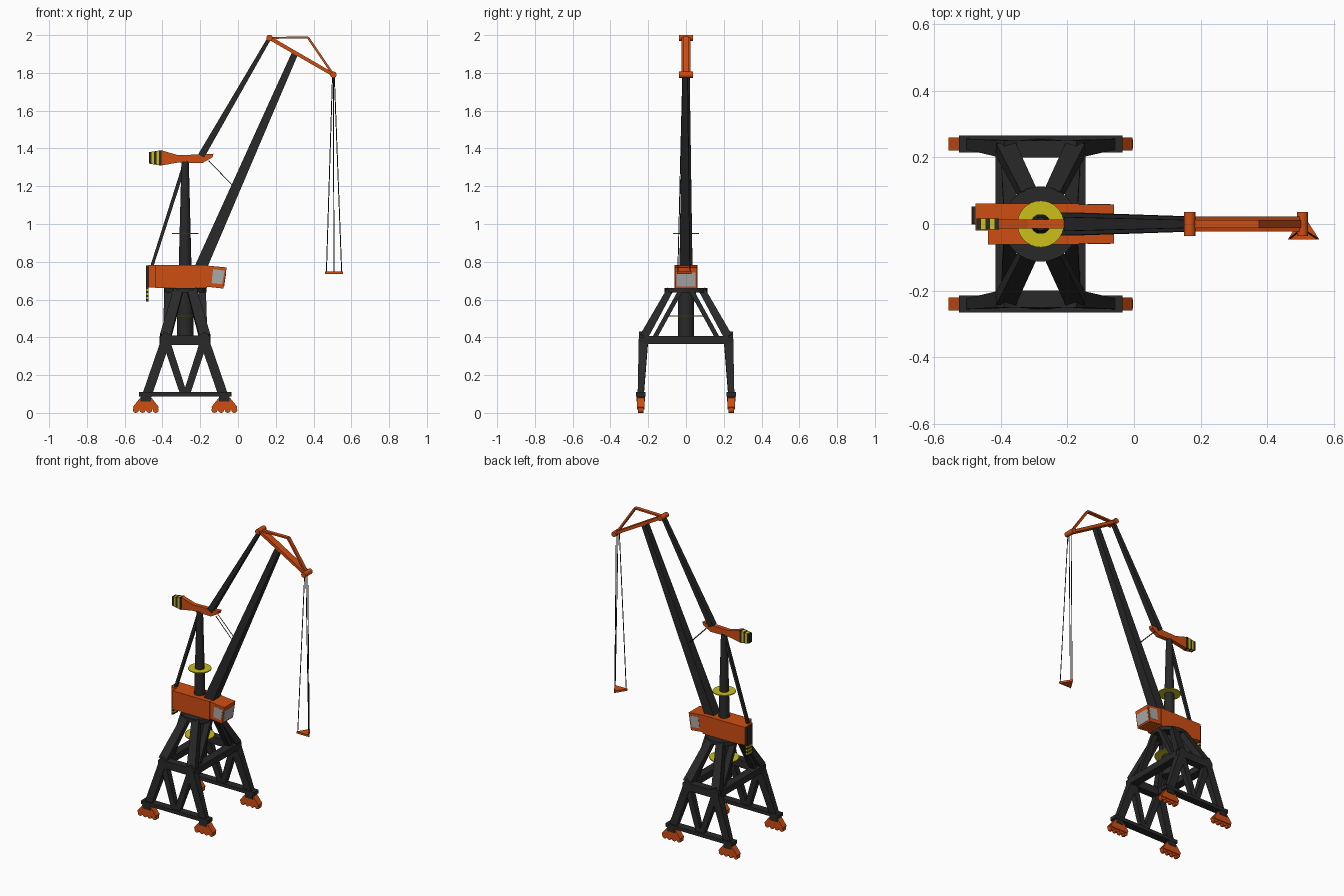
import bpy, bmesh, math
from mathutils import Vector as V

if "Cube" in bpy.data.objects:
    bpy.data.objects.remove(bpy.data.objects["Cube"])


def material(name, c):
    m = bpy.data.materials.new(name)
    m.diffuse_color = (*c, 1)
    m.use_nodes = True
    m.node_tree.nodes["Principled BSDF"].inputs["Base Color"].default_value = m.diffuse_color
    return m


DARK = material("dark_steel", (0.022, 0.022, 0.022))
ORANGE = material("orange_paint", (0.62, 0.075, 0.006))
YELLOW = material("yellow_paint", (0.6, 0.52, 0.01))
GLASS = material("window_grey", (0.4, 0.4, 0.4))
CX = -0.28  # slewing axis


def finish(bm, name, mat, smooth=False):
    bmesh.ops.recalc_face_normals(bm, faces=bm.faces)
    me = bpy.data.meshes.new(name)
    bm.to_mesh(me)
    bm.free()
    me.materials.append(mat)
    ob = bpy.data.objects.new(name, me)
    bpy.context.collection.objects.link(ob)
    if smooth:
        bpy.ops.object.select_all(action='DESELECT')
        ob.select_set(True)
        bpy.context.view_layer.objects.active = ob
        bpy.ops.object.shade_smooth_by_angle(angle=math.radians(35))
    return ob


def loft(name, a, b, mat, smooth=False):
    """Closed solid between two matching rings of points."""
    bm = bmesh.new()
    ra, rb = [bm.verts.new(p) for p in a], [bm.verts.new(p) for p in b]
    n = len(a)
    bm.faces.new(ra)
    bm.faces.new(rb)
    for i in range(n):
        j = (i + 1) % n
        bm.faces.new((ra[i], ra[j], rb[j], rb[i]))
    return finish(bm, name, mat, smooth)


def beam(name, p, q, s0, s1, mat=DARK, hint=(0, 1, 0)):
    """Tapered box from p to q; sizes are (along hint, across)."""
    p, q, h = V(p), V(q), V(hint)
    d = (q - p).normalized()
    u = (h - d * h.dot(d)).normalized()
    v = d.cross(u)
    ring = lambda c, s: [c + u * s[0] / 2 * i + v * s[1] / 2 * j
                         for i, j in ((-1, -1), (1, -1), (1, 1), (-1, 1))]
    return loft(name, ring(p, s0), ring(q, s1), mat)


def rod(name, p, q, r0, r1, mat=DARK, n=20):
    p, q = V(p), V(q)
    d = (q - p).normalized()
    u = d.orthogonal().normalized()
    v = d.cross(u)
    ring = lambda c, r: [c + r * (u * math.cos(t * math.tau / n) + v * math.sin(t * math.tau / n))
                         for t in range(n)]
    return loft(name, ring(p, r0), ring(q, r1), mat, n > 6)


def box(name, x0, x1, y0, y1, z0, z1, mat):
    a = [(x, y, z0) for x, y in ((x0, y0), (x1, y0), (x1, y1), (x0, y1))]
    return loft(name, a, [(x, y, z1) for x, y, _ in a], mat)


def plate(name, pts, y0, y1, mat):
    """Side profile (x, z) extruded along y."""
    return loft(name, [(x, y0, z) for x, z in pts], [(x, y1, z) for x, z in pts], mat)


def disc_ring(name, z, r_in, r_out, h, mat, n=32):
    bm = bmesh.new()
    prof = [(r_in, z - h), (r_out, z - h), (r_out, z + h), (r_in, z + h)]
    rows = [[bm.verts.new((CX + r * math.cos(i * math.tau / n), r * math.sin(i * math.tau / n), zz))
             for r, zz in prof] for i in range(n)]
    for i in range(n):
        a, b = rows[i], rows[(i + 1) % n]
        for k in range(4):
            m = (k + 1) % 4
            bm.faces.new((a[k], a[m], b[m], b[k]))
    return finish(bm, name, mat, True)


# Portal: both sides, then both ends of each side
for sy in (-1, 1):
    y = 0.24 * sy
    box("sill_beam", CX - 0.245, CX + 0.245, y - 0.025, y + 0.025, 0.087, 0.11, DARK)
    yu = 0.225 * sy
    plate("upper_side_beam", [(CX - .132, .36), (CX + .132, .36), (CX + .132, .40), (CX + .108, .43),
                              (CX + .07, .41), (CX - .07, .41), (CX - .108, .43), (CX - .132, .40)],
          yu - 0.025, yu + 0.025, DARK)
    for sx in (-1, 1):
        X = lambda d: CX + sx * d
        # bogie with four wheels
        bx = X(0.208)
        plate("bogie", [(bx - .062, .018), (bx + .062, .018), (bx + .068, .032), (bx + .03, .08),
                        (bx - .03, .08), (bx - .068, .032)], y - .02, y + .02, ORANGE)
        for k in range(4):
            wx = bx + (k - 1.5) * 0.035
            rod("wheel", (wx, y - .014, .016), (wx, y + .014, .016), .016, .016, ORANGE, 14)
        box("bogie_mount", bx - .028, bx + .028, y - .023, y + .023, .06, .10, DARK)
        # lower legs and braces
        beam("lower_leg", (X(.203), y, .09), (X(.10), yu, .39), (.032, .05), (.05, .05))
        beam("lower_brace", (X(.008), y, .10), (X(.10), yu, .38), (.03, .036), (.04, .04))
        # upper legs up to the slewing platform
        beam("upper_leg", (X(.105), yu, .40), (X(.035), .085 * sy, .65), (.058, .045), (.05, .035), hint=(1, 0, 0))
        beam("upper_brace", (X(.098), .165 * sy, .40), (X(.09), .03 * sy, .645), (.04, .024), (.04, .024), hint=(1, 0, 0))
for sx in (-1, 1):
    x = CX + sx * .108
    box("cross_beam", x - .027, x + .027, -.225, .225, .365, .408, DARK)

# Column, mast and service rings
rod("slewing_platform", (CX, 0, .637), (CX, 0, .66), .113, .113, n=32)
rod("lower_column", (CX, 0, .37), (CX, 0, .66), .044, .044)
rod("mast", (CX, 0, .66), (CX, 0, 1.33), .037, .02)
disc_ring("lower_ring", .512, .04, .09, .003, YELLOW)
disc_ring("upper_ring", .95, .026, .07, .003, YELLOW)

# Machinery house, rear section and hanging striped plate
box("machinery_house", -.438, -.165, -.062, .062, .66, .783, ORANGE)
box("house_rear", -.475, -.438, -.02, .062, .665, .783, ORANGE)
box("rear_plate", -.486, -.475, 0, .052, .59, .78, DARK)
for k in range(3):
    z = .602 + k * .022
    box("rear_plate_stripe", -.4875, -.474, -.001, .053, z, z + .011, YELLOW)

# Cab with side and front windows
plate("cab", [(-.165, .668), (-.077, .658), (-.06, .77), (-.165, .78)], -.058, .058, ORANGE)
for sy in (-1, 1):
    plate("side_window", [(-.14, .687), (-.084, .681), (-.071, .753), (-.132, .761)], .056 * sy, .0595 * sy, GLASS)
plate("front_window", [(-.078, .668), (-.0735, .668), (-.0620, .744), (-.066, .744)], -.05, .05, GLASS)

# Boom, tie bar and rear strut
beam("boom", (-.215, 0, .73), (.30, 0, 1.9), (.07, .065), (.036, .034))
beam("tie_bar", (-.195, 0, 1.36), (.167, 0, 1.985), (.042, .036), (.024, .02))
beam("rear_strut", (-.285, 0, 1.31), (-.458, 0, .77), (.018, .02), (.018, .016))

# Balance arm with striped counterweight
plate("balance_arm", [(-.405, 1.31), (-.32, 1.325), (-.19, 1.322), (-.135, 1.353), (-.13, 1.372),
                      (-.19, 1.368), (-.32, 1.365), (-.405, 1.39)], -.014, .014, ORANGE)
for k in range(5):
    xa, xb = -.472 + k * .0134, -.472 + (k + 1) * .0134
    ha, hb = (.03 + .0022 * k, .03 + .0022 * (k + 1))
    plate("counterweight_band", [(xa, 1.35 - ha), (xb, 1.35 - hb), (xb, 1.35 + hb), (xa, 1.35 + ha)],
          -.017, .017, YELLOW if k % 2 else DARK)
for sy in (-1, 1):
    rod("luffing_rod", (-.155, .012 * sy, 1.335), (-.03, .014 * sy, 1.205), .0022, .0022, n=6)

# Jib head with end rollers and top bracing
back, tip, peak = (.167, 0, 1.985), (.505, 0, 1.79), (.37, 0, 1.988)
beam("jib_beam", back, tip, (.046, .02), (.046, .018), ORANGE)
beam("jib_top_brace", back, peak, (.024, .01), (.024, .01), ORANGE)
beam("jib_front_brace", peak, tip, (.024, .012), (.024, .012), ORANGE)
for c in (back, tip):
    rod("jib_roller", (c[0], -.036, c[2]), (c[0], .036, c[2]), .017, .017, ORANGE)

# Ropes and triangular load plate
corners = [(.461, -.047), (.556, -.047), (.508, .028)]
loft("load_plate", [(x, y, .735) for x, y in corners], [(x, y, .748) for x, y in corners], ORANGE)
for x, y in corners:
    hx, hy = .508 + (x - .508) * .85, -.022 + (y + .022) * .85
    rod("rope", (.505 + (x - .508) * .1, hy * .4, 1.785), (hx, hy, .745), .0026, .0026, n=6)
